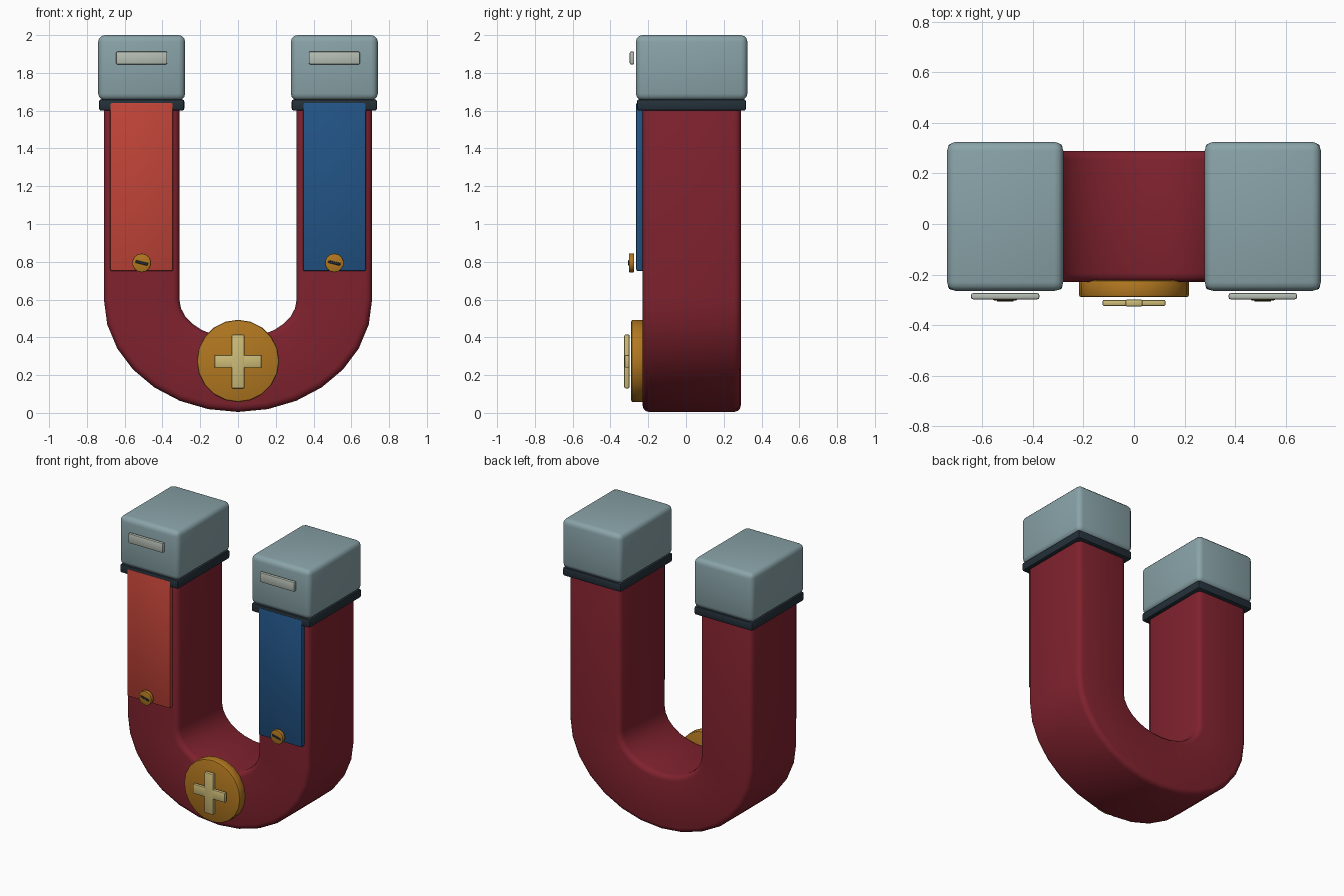
import bpy, bmesh, math
from mathutils import Matrix

if "Cube" in bpy.data.objects:
    bpy.data.objects.remove(bpy.data.objects["Cube"])


def material(name, r, g, b):
    lin = [((c / 255 + 0.055) / 1.055) ** 2.4 for c in (r, g, b)]
    m = bpy.data.materials.new(name)
    m.diffuse_color = (*lin, 1)
    m.use_nodes = True
    m.node_tree.nodes["Principled BSDF"].inputs["Base Color"].default_value = m.diffuse_color
    return m


MAROON = material("maroon", 128, 34, 46)
STEEL = material("steel grey", 137, 163, 168)
DARK = material("dark slate", 36, 48, 57)
RED = material("bright red", 193, 68, 56)
BLUE = material("blue", 34, 84, 134)
GOLD = material("gold", 178, 120, 32)
CREAM = material("cream", 206, 188, 120)
PALE = material("pale grey", 182, 191, 180)


def finish(bm, name, mat, bevel=0.0, segments=3):
    """Bevel the sharp edges, make the object, shade it smooth."""
    bmesh.ops.recalc_face_normals(bm, faces=bm.faces)
    if bevel:
        edges = [e for e in bm.edges if e.calc_face_angle(0) > math.radians(50)]
        bmesh.ops.bevel(bm, geom=edges, offset=bevel, segments=segments,
                        profile=0.5, affect='EDGES', clamp_overlap=True)
    mesh = bpy.data.meshes.new(name)
    bm.to_mesh(mesh)
    bm.free()
    mesh.materials.append(mat)
    ob = bpy.data.objects.new(name, mesh)
    bpy.context.collection.objects.link(ob)
    bpy.ops.object.select_all(action='DESELECT')
    ob.select_set(True)
    bpy.context.view_layer.objects.active = ob
    bpy.ops.object.shade_smooth_by_angle(angle=math.radians(40))
    return ob


def box(name, mat, x, y, z, bevel, segments=3):
    """Box from (min, max) pairs."""
    bm = bmesh.new()
    bmesh.ops.create_cube(bm, size=1)
    for v in bm.verts:
        for i, (lo, hi) in enumerate((x, y, z)):
            v.co[i] = hi if v.co[i] > 0 else lo
    return finish(bm, name, mat, bevel, segments)


def disc(name, mat, x, z, radius, y, sides, bevel):
    """Round plate facing the front."""
    bm = bmesh.new()
    bmesh.ops.create_cone(bm, cap_ends=True, segments=sides, radius1=radius,
                          radius2=radius, depth=y[1] - y[0])
    bm.transform(Matrix.Translation((x, sum(y) / 2, z))
                 @ Matrix.Rotation(math.pi / 2, 4, 'X'))
    return finish(bm, name, mat, bevel, 2)


# U-shaped body: outer and inner half-ellipses joined to straight legs
def arc(a, b, n=14):
    pts = [(-a * math.cos(math.pi * i / n), 0.6 - b * math.sin(math.pi * i / n))
           for i in range(n + 1)]
    return [(-a, 1.64)] + pts + [(a, 1.64)]


bm = bmesh.new()
rings = []
for y in (-0.23, 0.29):
    rings.append([[bm.verts.new((x, y, z)) for x, z in arc(a, b)]
                  for a, b in ((0.71, 0.595), (0.31, 0.205))])
(fo, fi), (bo, bi) = rings
for i in range(len(fo) - 1):
    for p, q in ((fo, fi), (fi, bi), (bi, bo), (bo, fo)):
        bm.faces.new((p[i], p[i + 1], q[i + 1], q[i]))
for i in (0, -1):
    bm.faces.new((fo[i], fi[i], bi[i], bo[i]))
finish(bm, "magnet_body", MAROON, 0.035)

# Parts repeated on each leg
for side, cx, paint in (("left", -0.51, RED), ("right", 0.51, BLUE)):
    def span(half):
        return (cx - half, cx + half)
    box(side + "_pole_cap", STEEL, span(0.23), (-0.265, 0.325), (1.655, 2.0), 0.035)
    box(side + "_collar", DARK, span(0.226), (-0.26, 0.318), (1.6, 1.66), 0.012, 2)
    box(side + "_panel", paint, span(0.167), (-0.264, -0.225), (0.75, 1.643), 0.01, 2)
    box(side + "_cap_bar", PALE, span(0.135), (-0.298, -0.274), (1.845, 1.913), 0.007, 2)
    disc(side + "_screw", GOLD, cx, 0.794, 0.05, (-0.302, -0.275), 14, 0.005)
    # Slightly tilted screw slot
    slot = box(side + "_screw_slot", DARK, (-0.033, 0.033), (-0.004, 0.004),
               (-0.007, 0.007), 0.002, 1)
    slot.location = (cx, -0.303, 0.794)
    slot.rotation_euler = (0, math.radians(14), 0)

# Round badge with a plus sign
disc("badge", GOLD, 0, 0.275, 0.218, (-0.29, -0.222), 20, 0.01)
box("plus_upright", CREAM, (-0.034, 0.034), (-0.327, -0.299), (0.13, 0.415), 0.007, 2)
box("plus_crossbar", CREAM, (-0.125, 0.125), (-0.325, -0.3), (0.239, 0.307), 0.007, 2)
